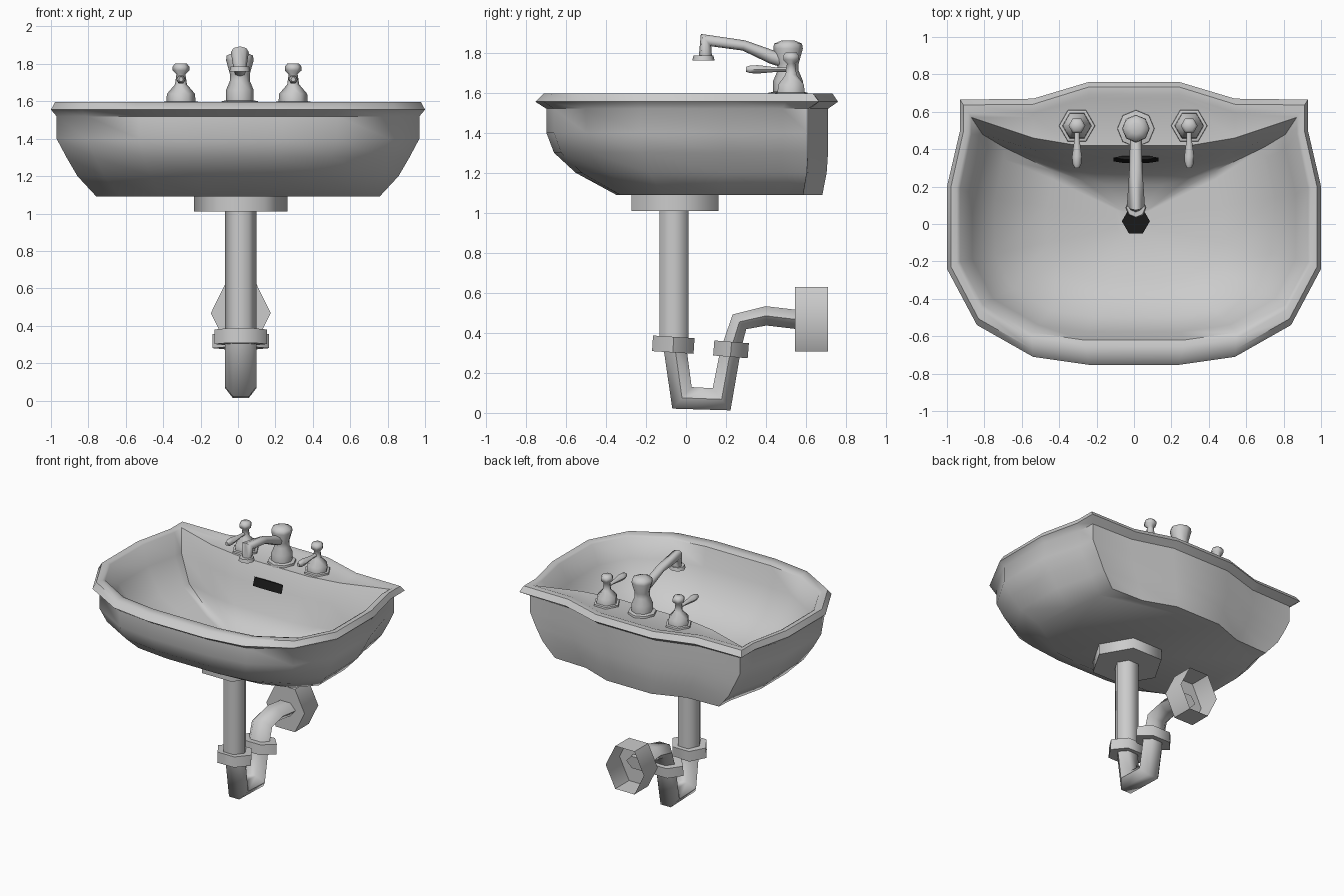
import bpy, bmesh, math
from mathutils import Vector

if "Cube" in bpy.data.objects:
    bpy.data.objects.remove(bpy.data.objects["Cube"])


def finish(name, bm, angle):
    bmesh.ops.remove_doubles(bm, verts=bm.verts, dist=0.0005)
    bmesh.ops.recalc_face_normals(bm, faces=bm.faces)
    me = bpy.data.meshes.new(name)
    bm.to_mesh(me)
    bm.free()
    me.shade_smooth()
    me.set_sharp_from_angle(angle=math.radians(angle))
    ob = bpy.data.objects.new(name, me)
    bpy.context.collection.objects.link(ob)
    return ob


def loft(name, rings, angle, cap_end=True):
    bm = bmesh.new()
    loops = [[bm.verts.new(p) for p in r] for r in rings]
    n = len(loops[0])
    for a, b in zip(loops, loops[1:]):
        for i in range(n):
            j = (i + 1) % n
            bm.faces.new((a[i], a[j], b[j], b[i]))
    bm.faces.new(loops[0])
    if cap_end:
        bm.faces.new(loops[-1])
    return finish(name, bm, angle)


def sweep(name, x, path, n=6, cap_end=True, angle=62):
    """Mitred tube in the plane at x; path points are (y, z, half width, half depth)."""
    pts = [Vector(p[:2]) for p in path]
    rings = []
    for i, (y, z, rx, rn) in enumerate(path):
        a = (pts[i] - pts[i - 1]).normalized() if i else (pts[1] - pts[0]).normalized()
        b = (pts[i + 1] - pts[i]).normalized() if i < len(pts) - 1 else a
        t = (a + b).normalized()
        rn /= max(t.dot(a), 0.5)
        rings.append([(x + rx * math.cos(k * math.tau / n),
                       y - t.y * rn * math.sin(k * math.tau / n),
                       z + t.x * rn * math.sin(k * math.tau / n)) for k in range(n)])
    return loft(name, rings, angle, cap_end)


def turned(name, x, y, profile, n=6):
    """Upright turned part; profile points are (radius, z)."""
    return sweep(name, x, [(y, z, r, r) for r, z in profile], n)


# Half outlines of the sink, back to front
outer = [(.24, .76), (.54, .67), (.93, .665), (.93, .50), (1, .2), (1, -.24), (.84, -.54), (.54, -.71), (.24, -.753)]
inner = [(.24, .67), (.54, .57), (.87, .57), (.87, .48), (.93, .19), (.93, -.2), (.81, -.43), (.55, -.58), (.27, -.62)]
hull = [(.24, .71), (.54, .62), (.88, .61), (.89, .48), (.97, .2), (.97, -.23), (.81, -.50), (.53, -.66), (.24, -.698)]
deck = [(.3, .42), (.54, .46)] + inner[2:]


def ring(half, z, sx=1, back=1, front=1):
    h = [(x * sx, y * (back if y > 0 else front), z) for x, y in half]
    return h + [(-x, y, z) for x, y, z in reversed(h)]


def mix(t):
    return [(a[0] + (b[0] - a[0]) * t, a[1] + (b[1] - a[1]) * t) for a, b in zip(outer, inner)]


# Sink: outer shell, rolled rim, tap deck and basin in one skin
loft("sink_basin", [
    ring(hull, 1.09, .78, .96, .5), ring(hull, 1.2, .885, .99, .79),
    ring(hull, 1.3, .945, 1, .945), ring(hull, 1.4), ring(hull, 1.52),
    ring(outer, 1.555), ring(mix(.3), 1.595), ring(mix(.75), 1.595), ring(inner, 1.585),
    ring(deck, 1.585), ring(deck, 1.45, .93, .84, .93), ring(deck, 1.27, .8, .72, .8),
    ring(deck, 1.16, .5, .5, .5), ring(deck, 1.12, .1, .15, .1)], 50)

# Black drain and overflow slot
black = bpy.data.materials.new("black")
black.diffuse_color = (.01, .01, .01, 1)
black.use_nodes = True
black.node_tree.nodes["Principled BSDF"].inputs["Base Color"].default_value = black.diffuse_color
drain = turned("drain", .01, .015, [(.075, 1.11), (.075, 1.135)])
slot = sweep("overflow_slot", .01, [(.335, 1.44, .12, .012), (.355, 1.50, .12, .012)])
for ob in (drain, slot):
    ob.data.materials.append(black)

# Tap handles with levers
for side, x in (("left", -.305), ("right", .295)):
    turned(side + "_tap", x, .525, [(.098, 1.58), (.095, 1.597), (.078, 1.60), (.075, 1.64), (.032, 1.69),
                                    (.024, 1.745), (.045, 1.765), (.045, 1.785), (.03, 1.803)])
    sweep(side + "_tap_lever", x, [(.52, 1.715, .013, .012), (.46, 1.715, .013, .012), (.36, 1.717, .026, .024),
                                   (.32, 1.717, .023, .022), (.30, 1.717, .012, .014)])

# Spout body, arm and nozzle
turned("spout_body", .01, .51, [(.1, 1.58), (.098, 1.60), (.074, 1.605), (.074, 1.66), (.053, 1.71),
                                (.053, 1.745), (.074, 1.82), (.07, 1.845), (.03, 1.862)], 8)
sweep("spout_arm", .01, [(.51, 1.755, .035, .036), (.43, 1.778, .032, .034), (.29, 1.836, .035, .026),
                         (.10, 1.863, .048, .027), (.097, 1.78, .035, .033)], 8)
turned("spout_nozzle", .01, .087, [(.05, 1.785), (.056, 1.76)], 8)

# Waste pipe, trap and wall flange
px = .015
turned("drain_flange", px, -.055, [(.25, 1.01), (.25, 1.095)])
turned("down_pipe", px, -.06, [(.085, .33), (.085, 1.05)])
sweep("trap_bend", px, [(-.06, .36, .085, .066), (-.02, .075, .085, .064),
                        (.178, .068, .085, .062), (.228, .34, .085, .058)])
sweep("trap_outlet", px, [(.222, .31, .085, .056), (.267, .455, .085, .05),
                          (.40, .485, .085, .055), (.57, .465, .085, .055)])
sweep("trap_nut_front", px, [(-.061, .38, .14, .12), (-.066, .302, .14, .12)])
sweep("trap_nut_back", px, [(.222, .28, .15, .1), (.228, .355, .15, .1)])
sweep("wall_flange", px, [(.545, .468, .16, .187), (.71, .468, .16, .187)], cap_end=False)
